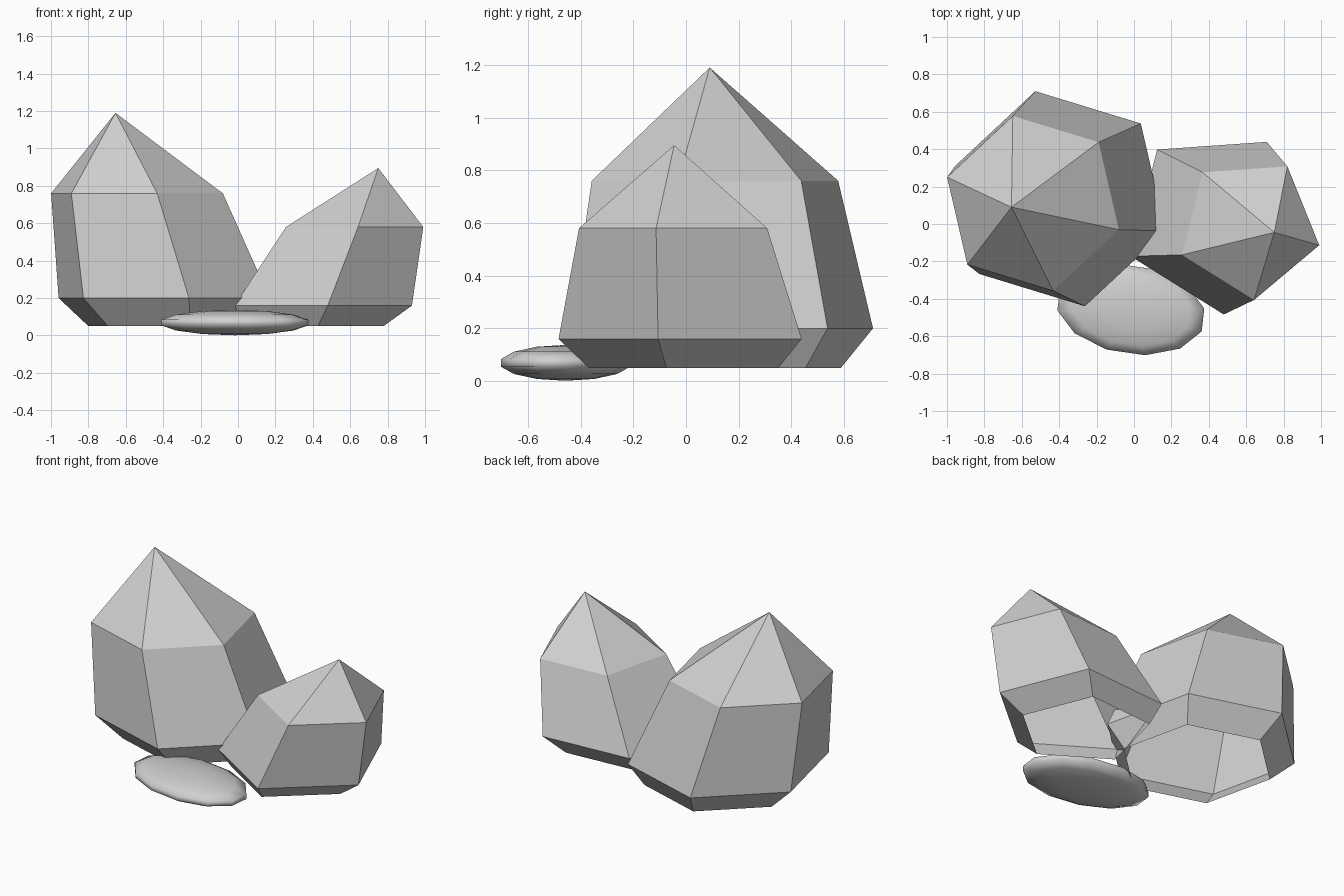
import bpy
import bmesh
from math import cos, sin, radians, tau
from mathutils import Matrix

cube = bpy.data.objects.get("Cube")
if cube:
    bpy.data.objects.remove(cube, do_unlink=True)

# One plain stone colour
stone = bpy.data.materials.new("pale_grey_stone")
stone.use_nodes = True
grey = (0.63, 0.63, 0.63, 1.0)
stone.diffuse_color = grey
stone.node_tree.nodes["Principled BSDF"].inputs["Base Color"].default_value = grey


def add_object(name, bm):
    bmesh.ops.recalc_face_normals(bm, faces=bm.faces)
    mesh = bpy.data.meshes.new(name)
    bm.to_mesh(mesh)
    bm.free()
    mesh.materials.append(stone)
    obj = bpy.data.objects.new(name, mesh)
    bpy.context.collection.objects.link(obj)
    return obj


def crystal(name, sides, turn, rings, apex):
    """Leaning faceted crystal, open underneath; rings hold x, y, z, radius."""
    bm = bmesh.new()
    loops = []
    for x, y, z, r in rings:
        angles = [radians(turn) + tau * i / sides for i in range(sides)]
        loops.append([bm.verts.new((x + r * cos(a), y + r * sin(a), z)) for a in angles])
    for low, high in zip(loops, loops[1:]):
        for i in range(sides):
            j = (i + 1) % sides
            bm.faces.new((low[i], low[j], high[j], high[i]))
    tip = bm.verts.new(apex)
    for i in range(sides):
        bm.faces.new((loops[-1][i], loops[-1][(i + 1) % sides], tip))
    return add_object(name, bm)


# Tall six-sided crystal leaning to -x
crystal("large_crystal", 6, -17,
        [(-0.36, 0.14, 0.05, 0.46), (-0.395, 0.135, 0.20, 0.59), (-0.54, 0.11, 0.76, 0.48)],
        (-0.655, 0.09, 1.19))

# Short five-sided crystal leaning to +x
crystal("small_crystal", 5, -14,
        [(0.40, 0.02, 0.05, 0.39), (0.445, 0.015, 0.16, 0.50), (0.615, -0.02, 0.58, 0.387)],
        (0.75, -0.045, 0.895))

# Flat smooth pebble in front
bm = bmesh.new()
bmesh.ops.create_uvsphere(bm, u_segments=12, v_segments=7, radius=1.0)
placement = (Matrix.Translation((-0.017, -0.457, 0.069))
             @ Matrix.Rotation(radians(-9.3), 4, "Z")
             @ Matrix.Diagonal((0.414, 0.245, 0.068, 1.0))
             @ Matrix.Rotation(radians(16.7), 4, "Z"))
bm.transform(placement)
for face in bm.faces:
    face.smooth = True
add_object("pebble", bm)
